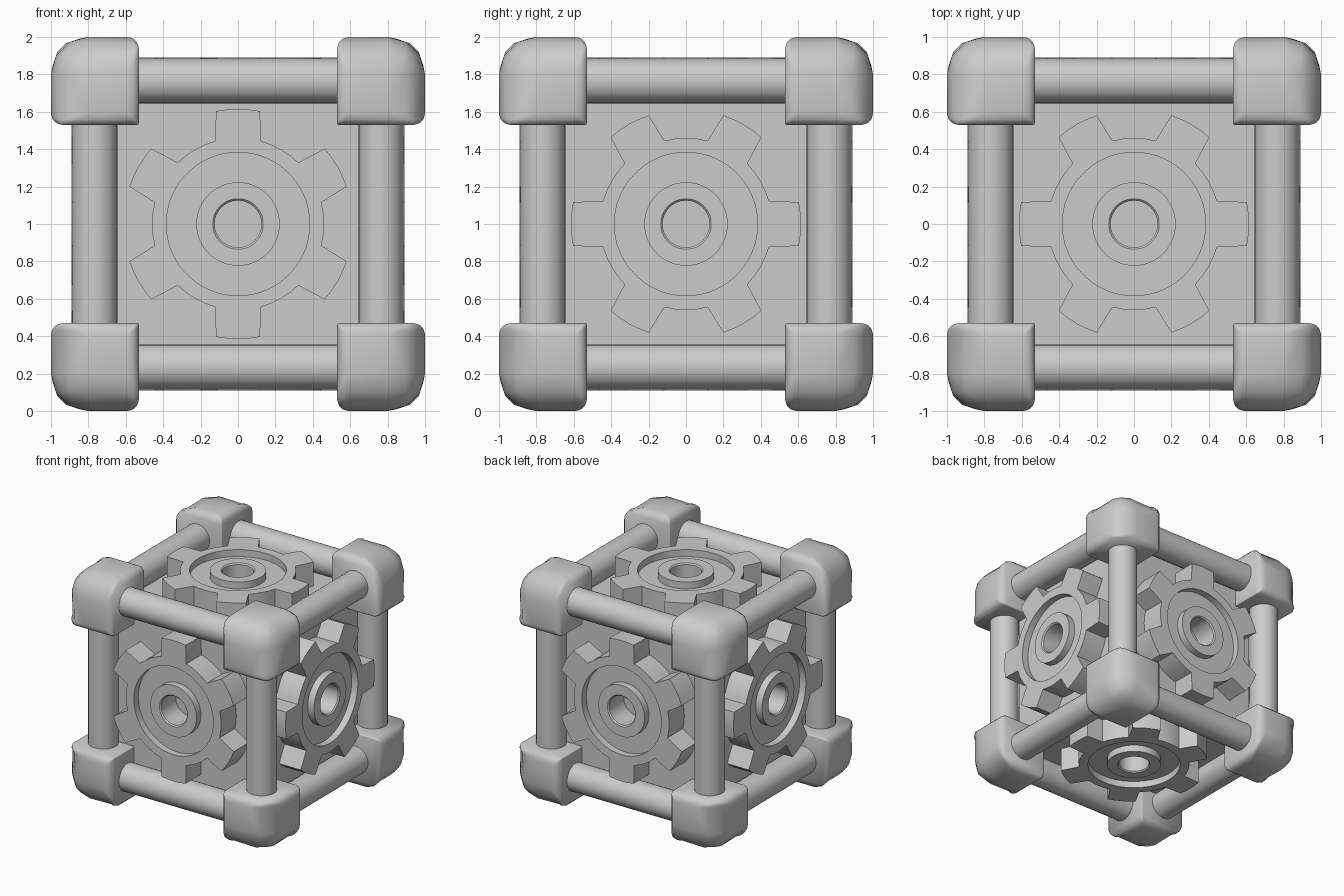
import bpy, bmesh
from math import sin, cos, radians
from mathutils import Vector, Matrix

if "Cube" in bpy.data.objects:
    bpy.data.objects.remove(bpy.data.objects["Cube"])

CENTRE = Vector((0, 0, 1))


def make_object(name, bm, smooth=None):
    bmesh.ops.recalc_face_normals(bm, faces=bm.faces)
    mesh = bpy.data.meshes.new(name)
    bm.to_mesh(mesh)
    bm.free()
    ob = bpy.data.objects.new(name, mesh)
    ob.location = CENTRE
    bpy.context.collection.objects.link(ob)
    if smooth:
        bpy.ops.object.select_all(action='DESELECT')
        ob.select_set(True)
        bpy.context.view_layer.objects.active = ob
        bpy.ops.object.shade_smooth_by_angle(angle=radians(smooth))
    return ob


def mirror(ob, axes):
    mod = ob.modifiers.new("mirror", 'MIRROR')
    mod.use_axis = axes
    mod.use_mirror_merge = False


# Inner box
bm = bmesh.new()
bmesh.ops.create_cube(bm, size=1.36)
make_object("inner_box", bm)

# Corner blocks: wide rounding on the outward edges, small on the others
bm = bmesh.new()
bmesh.ops.create_cube(bm, size=0.47, matrix=Matrix.Translation((0.765,) * 3))
layer = bm.edges.layers.float.new("bevel_weight_edge")
for e in bm.edges:
    outer = sum(c > 0.9 for c in (e.verts[0].co + e.verts[1].co) / 2)
    e[layer] = {2: 1.0, 1: 0.3, 0: 0.05}[outer]
blocks = make_object("corner_blocks", bm)
bev = blocks.modifiers.new("rounding", 'BEVEL')
bev.limit_method = 'WEIGHT'
bev.width = 0.2
bev.segments = 3
mirror(blocks, (True, True, True))
for p in blocks.data.polygons:
    p.use_smooth = True

# Round bars, four along each axis
for axis, letter in enumerate("xyz"):
    bm = bmesh.new()
    pos = Vector((0.765,) * 3)
    pos[axis] = 0
    direction = Vector((0, 0, 0))
    direction[axis] = 1
    rot = direction.to_track_quat('Z', 'Y').to_matrix().to_4x4()
    bmesh.ops.create_cone(bm, cap_ends=True, segments=32, radius1=0.12, radius2=0.12,
                          depth=1.2, matrix=Matrix.Translation(pos) @ rot)
    bars = make_object("bars_" + letter, bm, 40)
    mirror(bars, tuple(i != axis for i in range(3)))

# Gear outline as (angle, radius) for one tooth, repeated six times
TOOTH = [(-15.5, 0.46), (-11, 0.615), (-5.5, 0.615), (0, 0.615), (5.5, 0.615),
         (11, 0.615), (15.5, 0.46), (22.7, 0.46), (30, 0.46), (37.3, 0.46)]
OUTLINE = [(radians(a + 60 * k), r) for k in range(6) for a, r in TOOTH]
# Rings from rim to hole: radius (None = toothed outline), height
RINGS = [(None, 0.66), (None, 0.89), (0.383, 0.89), (0.383, 0.83),
         (0.223, 0.83), (0.223, 0.89), (0.135, 0.89), (0.125, 0.88), (0.125, 0.66)]


def gear(name, normal, tooth):
    n, t = Vector(normal), Vector(tooth)
    s = n.cross(t)
    bm = bmesh.new()
    rings = []
    for radius, h in RINGS:
        rings.append([bm.verts.new(t * cos(a) * (radius or r) + s * sin(a) * (radius or r) + n * h)
                      for a, r in OUTLINE])
    count = len(OUTLINE)
    for low, high in zip(rings, rings[1:] + rings[:1]):
        for i in range(count):
            j = (i + 1) % count
            bm.faces.new((low[i], low[j], high[j], high[i]))
    make_object(name, bm, 25)


# One gear per side
X, Y, Z = (1, 0, 0), (0, 1, 0), (0, 0, 1)
for name, n, t in (("front", (0, -1, 0), Z), ("back", Y, Z), ("right", X, Y),
                   ("left", (-1, 0, 0), Y), ("top", Z, X), ("bottom", (0, 0, -1), X)):
    gear(name + "_gear", n, t)
